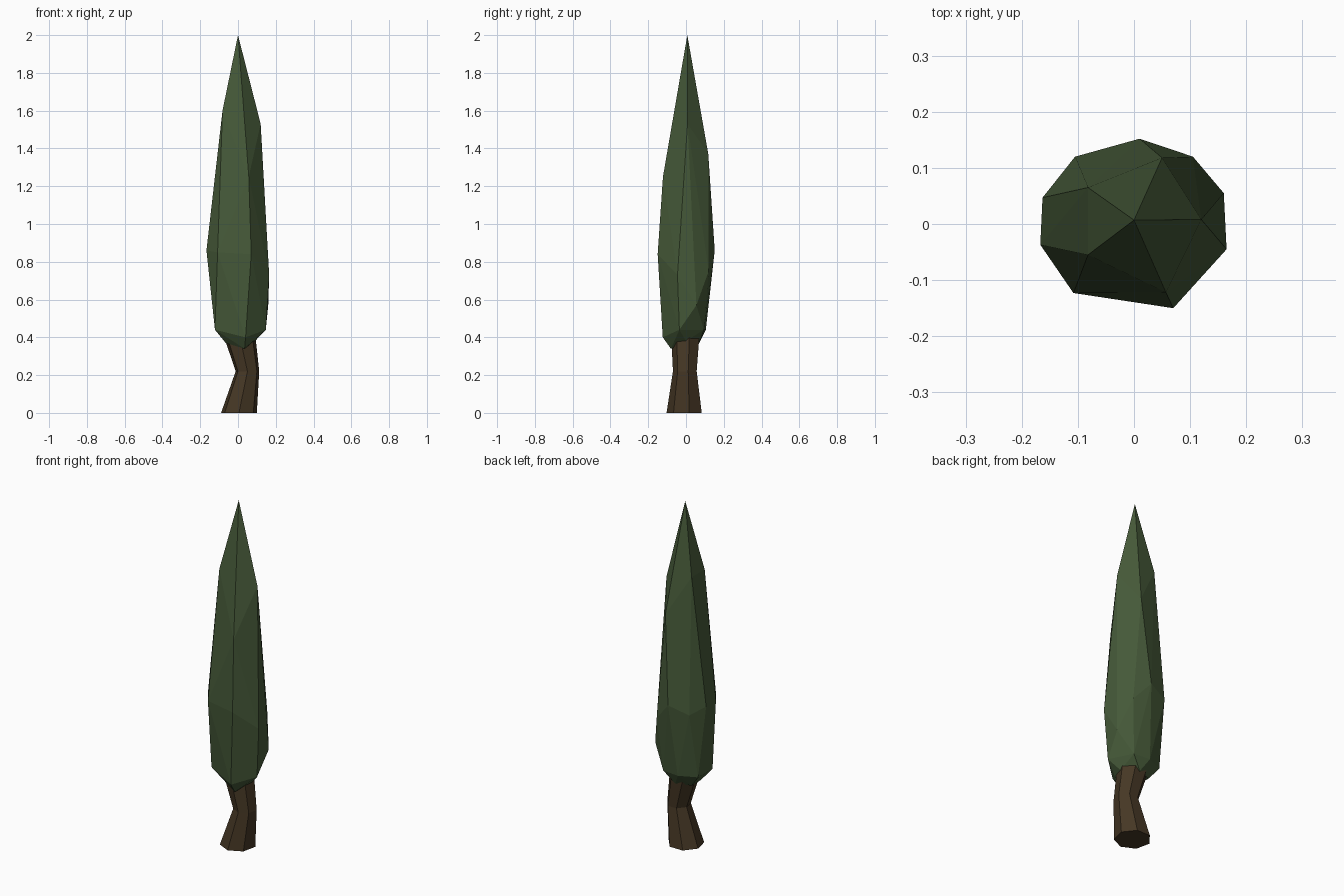
import bpy, bmesh
from math import cos, sin, tau

if "Cube" in bpy.data.objects:
    bpy.data.objects.remove(bpy.data.objects["Cube"])


def finish(bm, name, color):
    """Turn a bmesh into a flat-shaded, coloured object."""
    bmesh.ops.recalc_face_normals(bm, faces=bm.faces)
    mesh = bpy.data.meshes.new(name)
    bm.to_mesh(mesh)
    bm.free()
    mat = bpy.data.materials.new(name + "_color")
    mat.diffuse_color = color
    mat.use_nodes = True
    mat.node_tree.nodes["Principled BSDF"].inputs["Base Color"].default_value = mat.diffuse_color
    mesh.materials.append(mat)
    obj = bpy.data.objects.new(name, mesh)
    bpy.context.collection.objects.link(obj)
    return obj


# Trunk: bent, seven-sided loft; rings are (x, y, z, radius x, radius y)
SIDES = 7
bm = bmesh.new()
rings = []
for x, y, z, rx, ry in [(0.005, -0.005, 0, 0.097, 0.098),
                        (0.05, -0.003, 0.22, 0.064, 0.066),
                        (0.01, 0, 0.40, 0.085, 0.078)]:
    rings.append([bm.verts.new((x + rx * cos(tau * (i + 0.25) / SIDES),
                                y + ry * sin(tau * (i + 0.25) / SIDES), z))
                  for i in range(SIDES)])
for lower, upper in zip(rings, rings[1:]):
    for i in range(SIDES):
        j = (i + 1) % SIDES
        bm.faces.new((lower[i], lower[j], upper[j], upper[i]))
bm.faces.new(rings[0])
bm.faces.new(rings[-1])
finish(bm, "trunk", (0.06, 0.038, 0.018, 1))

# Foliage: irregular faceted spindle wrapped around a few key points
tip = [(0, 0.007, 2.0)]
shoulder = [(0.12, 0.008, 1.53), (0.05, 0.118, 1.37), (-0.082, 0.065, 1.6),
            (-0.082, -0.055, 1.6), (0.057, -0.122, 1.25)]
belly = [(0.01, 0.152, 0.86), (0.105, 0.12, 0.75), (0.16, 0.055, 0.57),
         (0.165, -0.045, 0.73), (0.07, -0.15, 0.84), (-0.108, -0.123, 0.85),
         (-0.167, -0.037, 0.86), (-0.163, 0.047, 0.86), (-0.105, 0.12, 0.82)]
hem = [(0.147, -0.035, 0.44), (0.08, 0.095, 0.44), (-0.02, 0.105, 0.44),
       (-0.12, 0.06, 0.44), (-0.122, -0.07, 0.44), (0.04, -0.123, 0.40)]
underside = [(0.09, 0.0, 0.38), (0.02, 0.07, 0.37), (-0.065, 0.04, 0.37),
             (-0.065, -0.04, 0.37), (0.035, -0.08, 0.34)]
bm = bmesh.new()
for p in tip + shoulder + belly + hem + underside:
    bm.verts.new(p)
hull = bmesh.ops.convex_hull(bm, input=bm.verts)
loose = {g for g in hull["geom_interior"] + hull["geom_unused"]
         if isinstance(g, bmesh.types.BMVert)}
bmesh.ops.delete(bm, geom=list(loose), context='VERTS')
finish(bm, "foliage", (0.06, 0.10, 0.04, 1))
